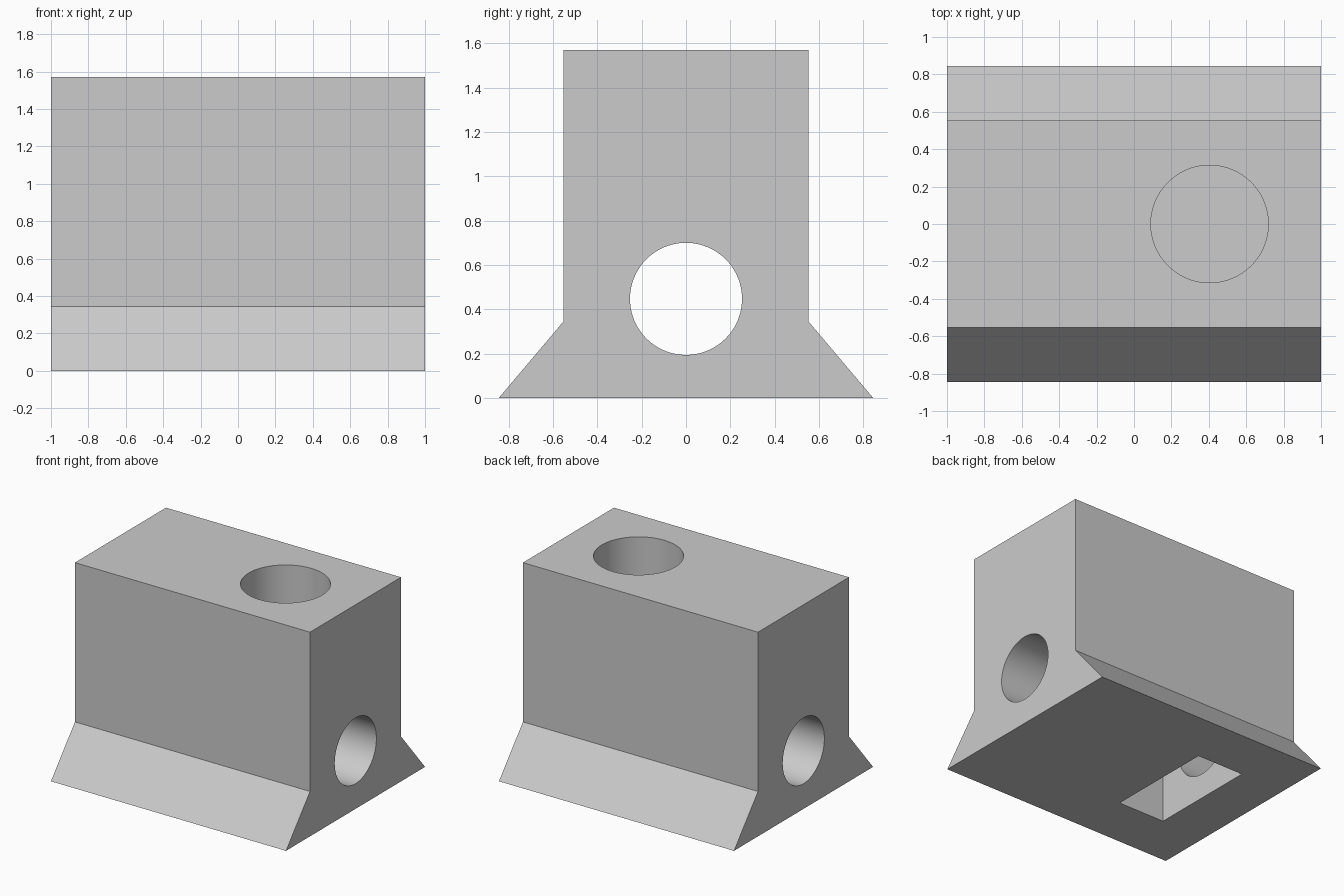
import bpy
import bmesh
import math
from mathutils import Matrix

cube = bpy.data.objects.get("Cube")
if cube:
    bpy.data.objects.remove(cube, do_unlink=True)

# One plain grey for the whole part
GREY = (0.6, 0.6, 0.6, 1.0)
grey = bpy.data.materials.new("plain_grey")
grey.use_nodes = True
grey.diffuse_color = GREY
for node in grey.node_tree.nodes:
    if node.type == 'BSDF_PRINCIPLED':
        node.inputs["Base Color"].default_value = GREY


def add_object(name, bm):
    bmesh.ops.recalc_face_normals(bm, faces=bm.faces)
    mesh = bpy.data.meshes.new(name)
    bm.to_mesh(mesh)
    bm.free()
    mesh.materials.append(grey)
    obj = bpy.data.objects.new(name, mesh)
    bpy.context.collection.objects.link(obj)
    return obj


def extrude_profile(name, points, x0, x1):
    """Extrude a closed (y, z) profile along x."""
    bm = bmesh.new()
    face = bm.faces.new([bm.verts.new((x0, y, z)) for y, z in points])
    ext = bmesh.ops.extrude_face_region(bm, geom=[face])
    verts = [g for g in ext["geom"] if isinstance(g, bmesh.types.BMVert)]
    bmesh.ops.translate(bm, verts=verts, vec=(x1 - x0, 0, 0))
    return add_object(name, bm)


def cylinder(name, radius, length, centre, turn=0.0):
    bm = bmesh.new()
    matrix = Matrix.Translation(centre) @ Matrix.Rotation(turn, 4, 'Y')
    bmesh.ops.create_cone(bm, cap_ends=True, segments=96, radius1=radius,
                          radius2=radius, depth=length, matrix=matrix)
    return add_object(name, bm)


def cut(target, cutter):
    cutter.hide_render = True
    mod = target.modifiers.new("cut", 'BOOLEAN')
    mod.operation = 'DIFFERENCE'
    mod.solver = 'EXACT'
    mod.object = cutter
    bpy.context.view_layer.objects.active = target
    bpy.ops.object.modifier_apply(modifier=mod.name)
    bpy.data.objects.remove(cutter, do_unlink=True)


# Block with flared foot
HEIGHT = 1.57
half = [(0.845, 0), (0.553, 0.345), (0.553, HEIGHT)]
profile = half + [(-y, z) for y, z in reversed(half)]
block = extrude_profile("flared_block", profile, -1, 1)

# Lengthwise bore, right through both ends
cut(block, cylinder("bore_cutter", 0.253, 2.4, (0, 0, 0.447), math.pi / 2))

# Blind round socket in the top
SOCKET_DEPTH = 0.65
cut(block, cylinder("socket_cutter", 0.314, SOCKET_DEPTH * 2, (0.404, 0, HEIGHT)))

# Rectangular pocket in the underside, meeting the bore
pocket = [(-0.43, -0.2), (0.43, -0.2), (0.43, 0.6), (-0.43, 0.6)]
cut(block, extrude_profile("pocket_cutter", pocket, -0.626, -0.23))

# Smooth bores, crisp edges
bpy.ops.object.select_all(action='DESELECT')
block.select_set(True)
bpy.context.view_layer.objects.active = block
bpy.ops.object.shade_smooth_by_angle(angle=math.radians(30))
